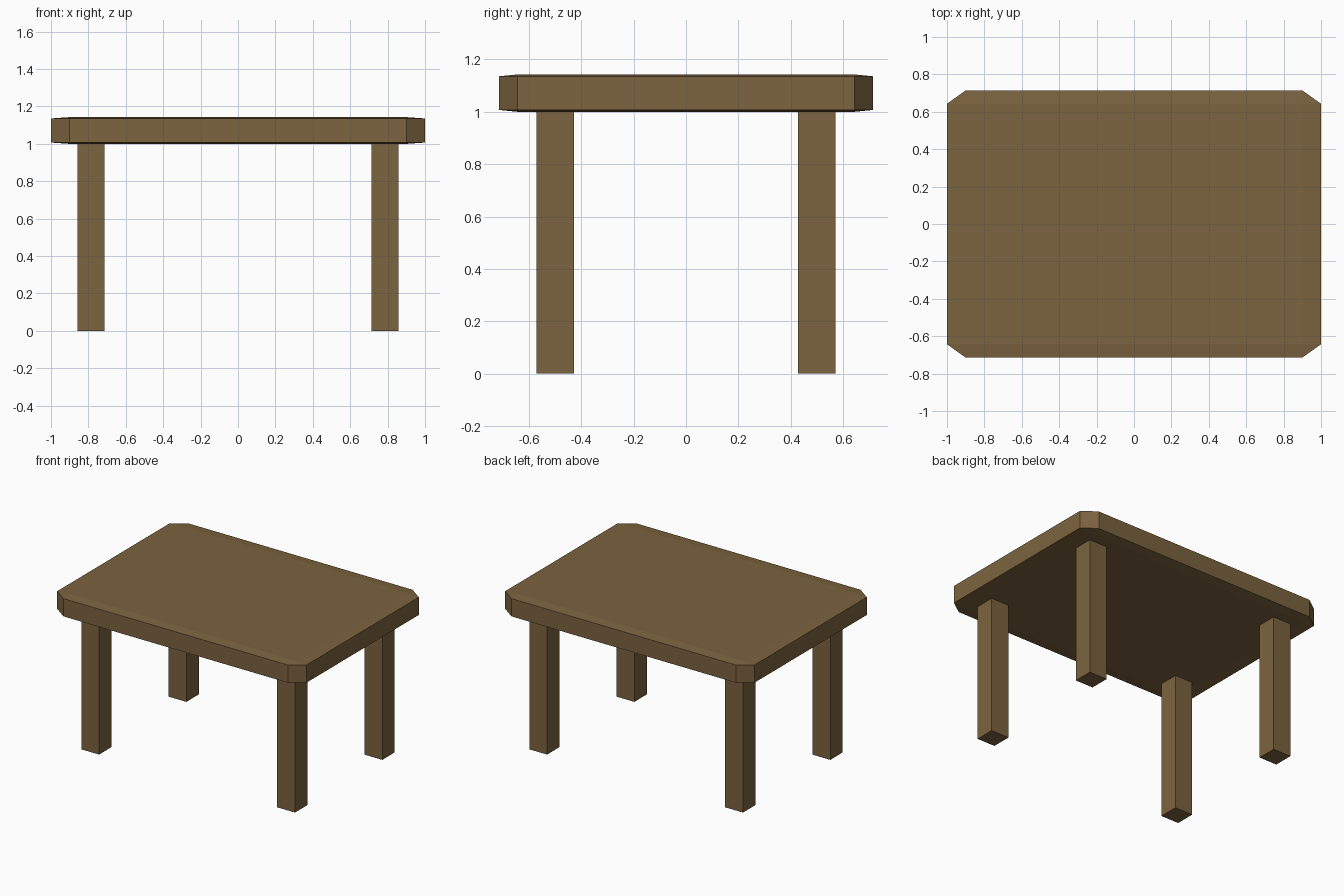
import bpy
import bmesh
from mathutils import Matrix, Vector

if "Cube" in bpy.data.objects:
    bpy.data.objects.remove(bpy.data.objects["Cube"])

wood = bpy.data.materials.new("brown_wood")
wood.diffuse_color = (0.20, 0.125, 0.05, 1)
wood.use_nodes = True
wood.node_tree.nodes["Principled BSDF"].inputs["Base Color"].default_value = wood.diffuse_color


def box(name, center, size, chamfer=0.0):
    """Box whose chamfer is a share of the half size along every axis."""
    bm = bmesh.new()
    bmesh.ops.create_cube(bm, size=2)
    if chamfer:
        bmesh.ops.bevel(bm, geom=bm.edges[:], offset=chamfer, segments=1,
                        affect='EDGES', profile=0.5)
    half = Vector(size) / 2
    bm.transform(Matrix.Translation(center) @ Matrix.Diagonal((*half, 1)))
    mesh = bpy.data.meshes.new(name)
    bm.to_mesh(mesh)
    bm.free()
    mesh.materials.append(wood)
    obj = bpy.data.objects.new(name, mesh)
    bpy.context.collection.objects.link(obj)
    return obj


# Slab with cut corners and a shallow bevel
box("tabletop", (0, 0, 1.0714), (2, 1.4286, 0.1429), chamfer=0.1)

# Four square legs
for depth, y in (("front", -0.5), ("back", 0.5)):
    for side, x in (("left", -0.7857), ("right", 0.7857)):
        box(f"{depth}_{side}_leg", (x, y, 0.5), (0.1429, 0.1429, 1.0))
